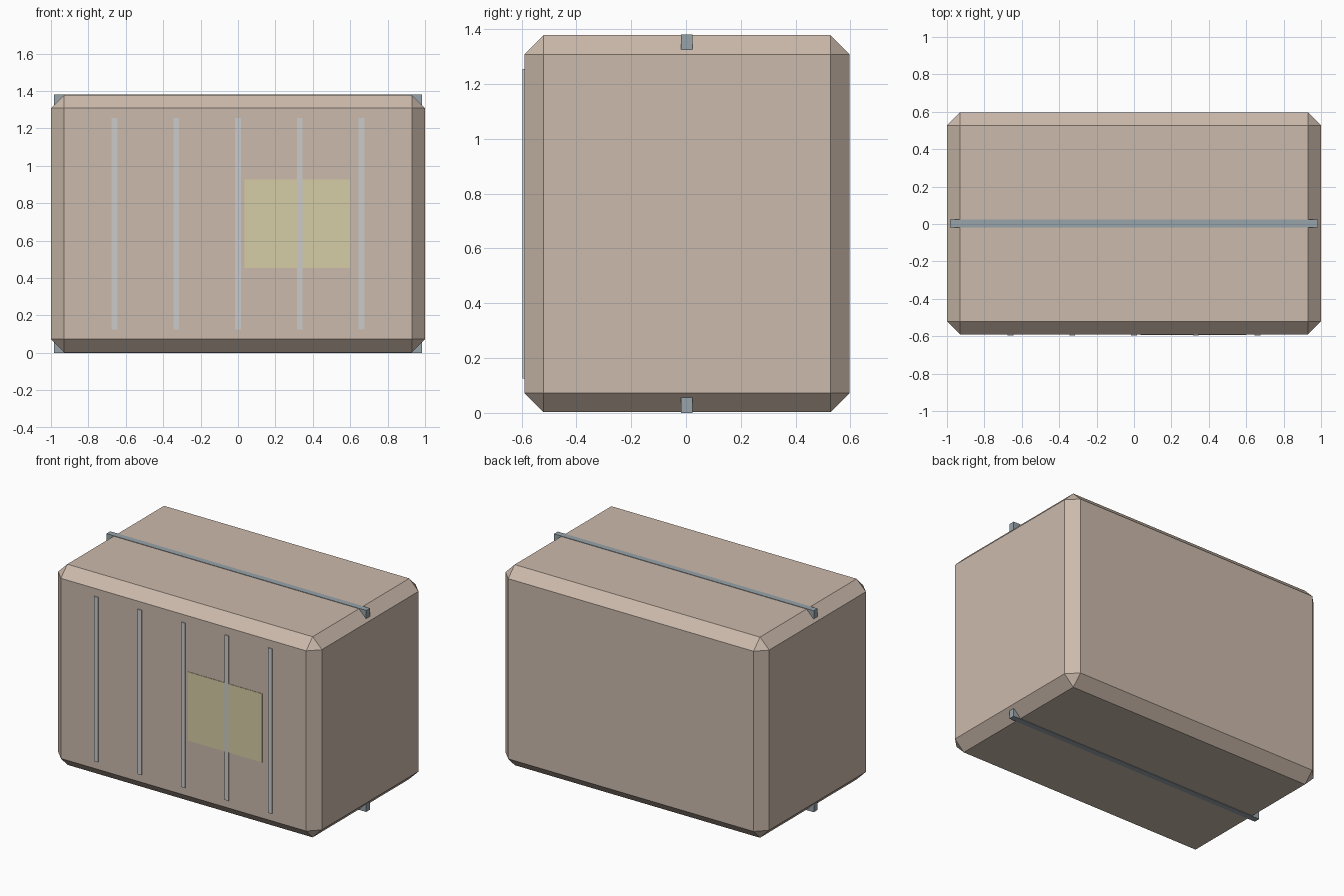
import bpy, bmesh

if "Cube" in bpy.data.objects:
    bpy.data.objects.remove(bpy.data.objects["Cube"])


def material(name, color):
    m = bpy.data.materials.new(name)
    m.diffuse_color = (*color, 1)
    m.use_nodes = True
    m.node_tree.nodes["Principled BSDF"].inputs["Base Color"].default_value = m.diffuse_color
    return m


def box(name, lo, hi, mat, chamfer=0):
    bm = bmesh.new()
    bmesh.ops.create_cube(bm, size=1)
    for v in bm.verts:
        v.co = [hi[i] if v.co[i] > 0 else lo[i] for i in range(3)]
    if chamfer:
        bmesh.ops.bevel(bm, geom=bm.edges[:], offset=chamfer, segments=1,
                        affect='EDGES', profile=0.5)
    mesh = bpy.data.meshes.new(name)
    bm.to_mesh(mesh)
    bm.free()
    mesh.materials.append(mat)
    ob = bpy.data.objects.new(name, mesh)
    bpy.context.collection.objects.link(ob)
    return ob


brown = material("brown", (0.60, 0.49, 0.41))
steel = material("dark_steel", (0.31, 0.37, 0.40))
grey = material("grey", (0.54, 0.57, 0.56))
yellow = material("yellow", (0.67, 0.61, 0.38))

# Chamfered crate body
box("crate_body", (-1, -0.59, 0.003), (1, 0.597, 1.378), brown, 0.07)

# Straps along the top and bottom, slightly proud of the body
box("top_strap", (-0.985, -0.018, 1.325), (0.985, 0.023, 1.381), steel)
box("bottom_strap", (-0.985, -0.018, 0.0), (0.985, 0.023, 0.056), steel)

# Vertical ribs on the front
for i in range(5):
    x = (i - 2) * 0.33
    box(f"front_rib_{i + 1}", (x - 0.015, -0.597, 0.125), (x + 0.015, -0.575, 1.255), grey)

# Label panel behind the ribs
box("front_label", (0.035, -0.593, 0.455), (0.598, -0.58, 0.926), yellow)
